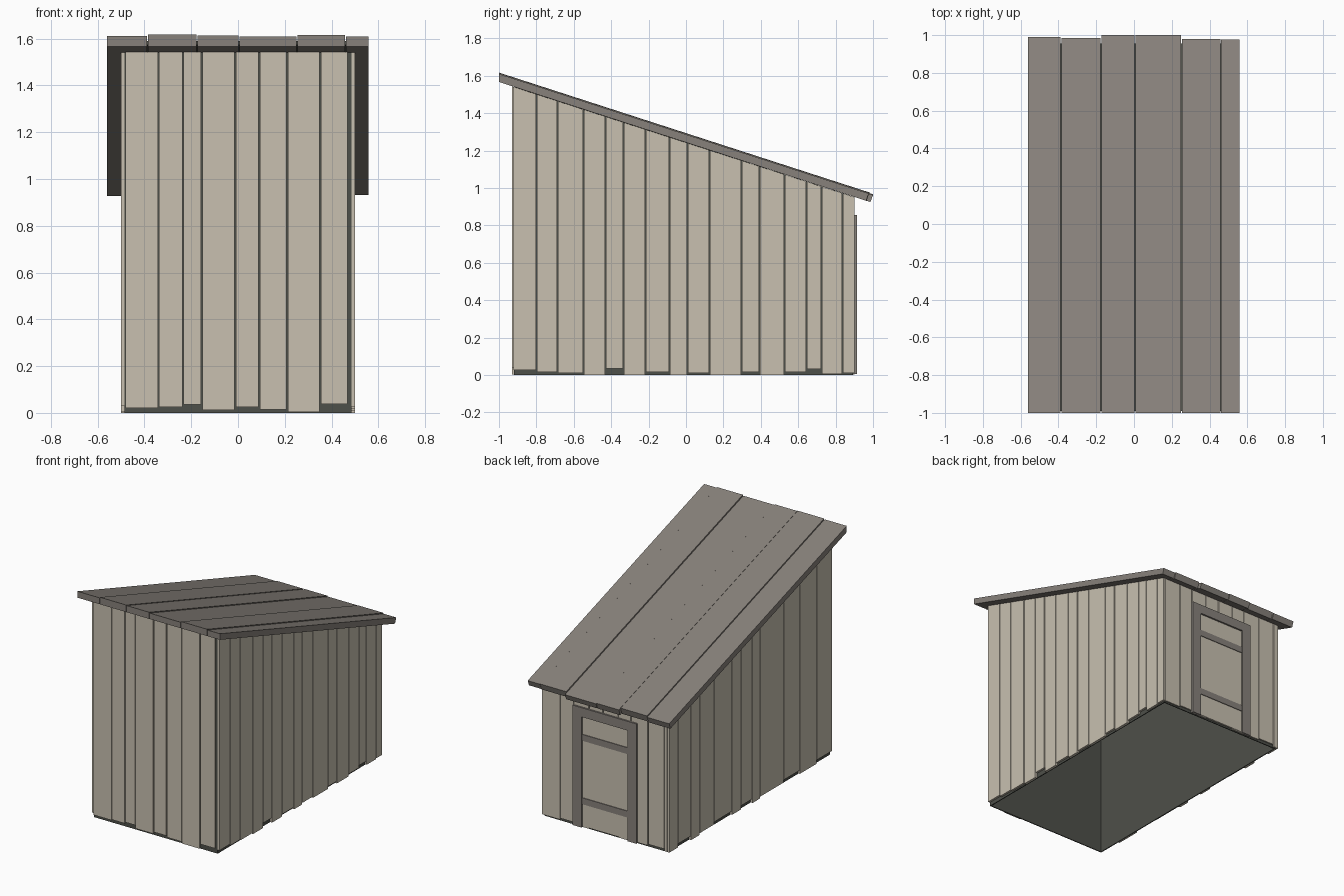
import bpy, bmesh

if "Cube" in bpy.data.objects:
    bpy.data.objects.remove(bpy.data.objects["Cube"])


def material(name, r, g, b):
    m = bpy.data.materials.new(name)
    m.use_nodes = True
    m.diffuse_color = (r, g, b, 1)
    m.node_tree.nodes["Principled BSDF"].inputs["Base Color"].default_value = (r, g, b, 1)
    return m


PALE = material("pale_wood", 0.578, 0.527, 0.434)
GREY = material("grey_wood", 0.242, 0.220, 0.198)
DARK = material("dark_lining", 0.076, 0.080, 0.067)
GAP = 0.003


def underside(y):
    """Height of the sloping roof underside."""
    return 1.567 - 0.3235 * (y + 1)


def block(name, xs, ys, bottom, top, mat, open_ends=False):
    """Box whose bottom and top heights are numbers or functions of y."""
    bm = bmesh.new()
    bmesh.ops.create_cube(bm, size=1)
    if open_ends:
        ends = [f for f in bm.faces if abs(f.normal.z) > 0.5]
        bmesh.ops.delete(bm, geom=ends, context='FACES_ONLY')
    for v in bm.verts:
        x, y = xs[v.co.x > 0], ys[v.co.y > 0]
        h = top if v.co.z > 0 else bottom
        v.co = (x, y, h(y) if callable(h) else h)
    mesh = bpy.data.meshes.new(name)
    bm.to_mesh(mesh)
    bm.free()
    mesh.materials.append(mat)
    ob = bpy.data.objects.new(name, mesh)
    bpy.context.collection.objects.link(ob)
    return ob


def wall_top(y):
    return underside(y) - 0.001


def plank_wall(name, edges, bottoms, depth, along_x):
    """Row of upright boards between successive edges."""
    for i, (a, b) in enumerate(zip(edges, edges[1:])):
        span = (a + GAP, b - GAP)
        xs, ys = (span, depth) if along_x else (depth, span)
        block(f"{name}_plank_{i + 1}", xs, ys, bottoms[i % len(bottoms)], wall_top, PALE)


# Dark lining, open at the bottom
lining = block("wall_lining", (-0.485, 0.485), (-0.92, 0.893), 0, wall_top, DARK, True)
thick = lining.modifiers.new("thickness", 'SOLIDIFY')
thick.thickness = 0.01
thick.offset = -1

# Plank cladding
plank_wall("front", [-0.485, -0.34, -0.235, -0.155, -0.012, 0.09, 0.21, 0.352, 0.472],
           [0.02, 0.025, 0.035, 0.012, 0.025, 0.015, 0.003, 0.037], (-0.93, -0.92), True)
plank_wall("left", [-0.925, -0.80, -0.687, -0.548, -0.43, -0.335, -0.217, -0.088, 0.008,
                    0.126, 0.297, 0.393, 0.527, 0.644, 0.725, 0.837, 0.904],
           [0.027, 0.016, 0.01, 0, 0.035, 0, 0.016, 0, 0.01, 0, 0.016, 0, 0.016, 0.033, 0.005, 0.01],
           (0.485, 0.5), False)
plank_wall("right", [-0.925, -0.75, -0.56, -0.38, -0.12, -0.03, 0.097, 0.2, 0.4, 0.56, 0.66, 0.8, 0.904],
           [0.03, 0.004, 0.03, 0.012, 0], (-0.5, -0.485), False)
plank_wall("back", [-0.485, -0.46, -0.333, -0.2, -0.1, 0.02, 0.13, 0.25, 0.355, 0.485],
           [0.005, 0.02, 0.01], (0.893, 0.902), True)

# Back door with frame and battens
block("door_panel", (-0.175, 0.175), (0.893, 0.905), 0.012, 0.785, PALE)
for side, x in (("right", -0.25), ("left", 0.18)):
    block(f"door_frame_{side}", (x, x + 0.07), (0.893, 0.914), 0.005, 0.79, GREY)
block("door_frame_top", (-0.25, 0.25), (0.893, 0.914), 0.79, 0.855, GREY)
for i, z in enumerate((0.17, 0.62)):
    block(f"door_batten_{i + 1}", (-0.178, 0.178), (0.9, 0.91), z, z + 0.045, GREY)

# Sloping roof boards with slightly uneven ends and heights
roof_edges = [-0.563, -0.386, -0.175, 0.005, 0.252, 0.459, 0.56]
back_ends = [0.99, 0.985, 1.0, 1.0, 0.98, 0.977]
rises = [0.045, 0.05, 0.047, 0.042, 0.048, 0.043]
for i, (end, rise) in enumerate(zip(back_ends, rises)):
    board = block(f"roof_board_{i + 1}", (roof_edges[i] + 0.002, roof_edges[i + 1] - 0.002),
                  (-1, end), underside, lambda y: underside(y) + rise, GREY)
    # Square off the back end to the slope
    for v in board.data.vertices:
        if v.co.y > 0 and v.co.z < underside(v.co.y) + 0.01:
            v.co.y -= 0.014
            v.co.z = underside(v.co.y)
block("roof_lining", (-0.55, 0.55), (-0.99, 0.955),
      lambda y: underside(y) + 0.01, lambda y: underside(y) + 0.025, DARK)
